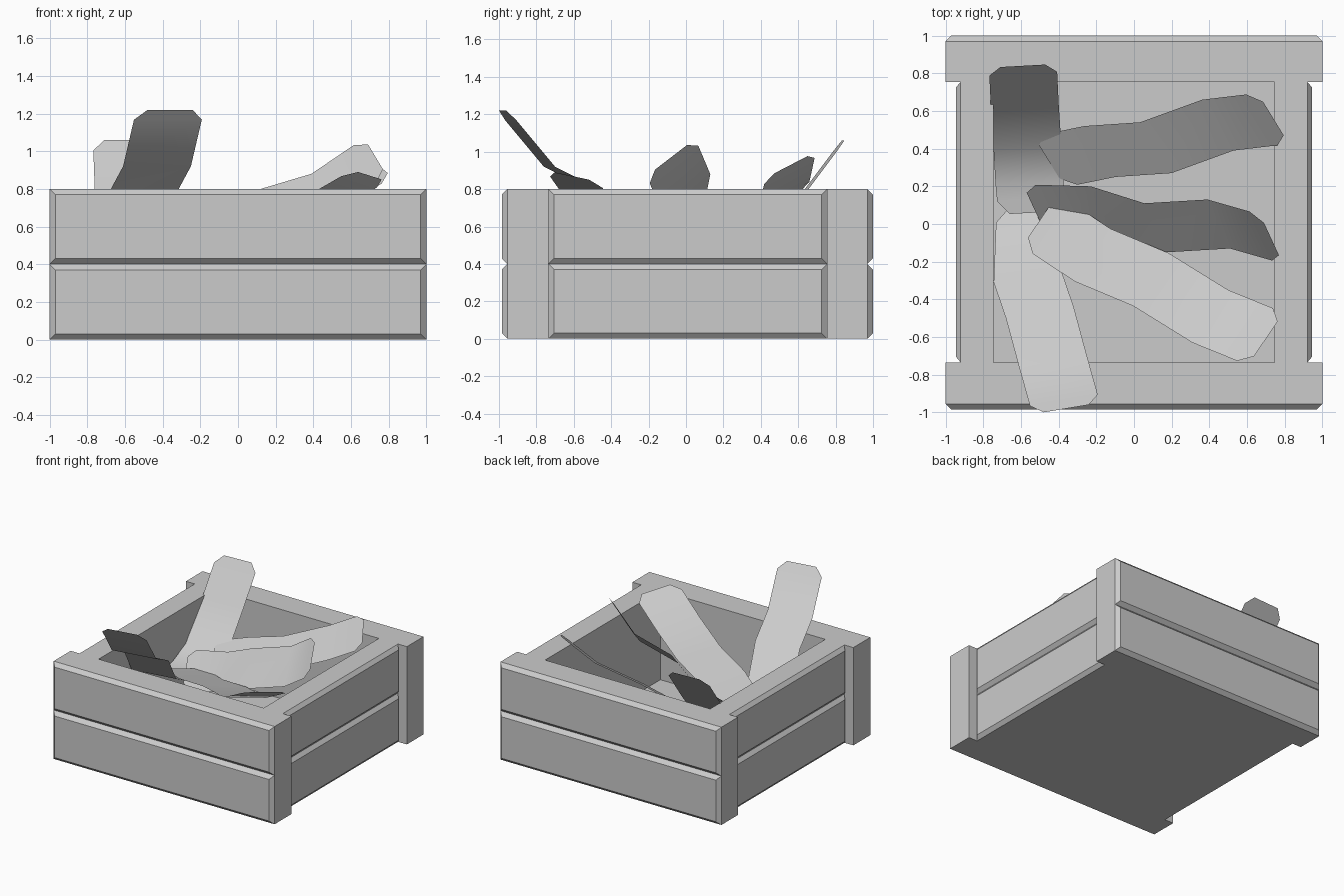
import bpy
from mathutils import Vector

cube = bpy.data.objects.get("Cube")
if cube:
    bpy.data.objects.remove(cube, do_unlink=True)

# Single flat colour
grey = bpy.data.materials.new("plain grey")
grey.use_nodes = True
COLOUR = (0.6, 0.6, 0.6, 1)
grey.diffuse_color = COLOUR
grey.node_tree.nodes["Principled BSDF"].inputs["Base Color"].default_value = COLOUR


def add_mesh(name, verts, faces, smooth=False):
    mesh = bpy.data.meshes.new(name)
    mesh.from_pydata(verts, [], faces)
    mesh.materials.append(grey)
    mesh.polygons.foreach_set("use_smooth", [smooth] * len(mesh.polygons))
    obj = bpy.data.objects.new(name, mesh)
    bpy.context.collection.objects.link(obj)
    return obj


def rings(loops):
    """Skin a stack of four-sided loops and cap both ends."""
    verts = [v for loop in loops for v in loop]
    last = len(verts) - 4
    faces = [(3, 2, 1, 0), tuple(range(last, last + 4))]
    for r in range(0, last, 4):
        for i in range(4):
            j = (i + 1) % 4
            faces.append((r + i, r + j, r + j + 4, r + i + 4))
    return verts, faces


BEVEL = 0.03
BOARD_HEIGHT = 0.4
FRONT, BACK, INSIDE = -0.735, 0.755, 0.747


def board(name, along, span, z0, inner, base, outer):
    """Board with a chamfered outer face; along is the axis it runs on."""
    def loop(depth, inset):
        a, b = span[0] + inset, span[1] - inset
        low, high = z0 + inset, z0 + BOARD_HEIGHT - inset
        corners = [(a, low), (b, low), (b, high), (a, high)]
        return [(u, depth, z) if along == "x" else (depth, u, z) for u, z in corners]
    obj = add_mesh(name, *rings([loop(inner, 0), loop(base, 0), loop(outer, BEVEL)]))
    if (along == "x") == (outer > inner):
        obj.data.flip_normals()


# Crate walls: two boards high on every side
for level, z in (("lower", 0), ("upper", BOARD_HEIGHT)):
    board(f"front_{level}_board", "x", (-1, 1), z, FRONT, -0.955, -0.985)
    board(f"back_{level}_board", "x", (-1, 1), z, BACK, 0.97, 1)
    for side, s in (("left", 1), ("right", -1)):
        board(f"{side}_{level}_board", "y", (FRONT, BACK), z,
              s * INSIDE, s * 0.92, s * 0.945)

# Crate floor
floor = [[(-INSIDE, FRONT, z), (INSIDE, FRONT, z), (INSIDE, BACK, z), (-INSIDE, BACK, z)]
         for z in (0, 0.07)]
add_mesh("crate_floor", *rings(floor))


def strip(name, side, path):
    """Thin bent sheet with clipped corners; side is its half width."""
    side = Vector(side)
    pts = [Vector(p) for p in path]
    clip = 0.07
    start = pts[0] + (pts[1] - pts[0]).normalized() * clip
    end = pts[-1] + (pts[-2] - pts[-1]).normalized() * clip
    rows = [pts[0], start, *pts[1:-1], end, pts[-1]]
    verts, faces = [], []
    for i, p in enumerate(rows):
        half = side * (0.66 if i in (0, len(rows) - 1) else 1)
        verts += [p - half, p + half]
    for k in range(0, len(verts) - 2, 2):
        faces.append((k, k + 1, k + 3, k + 2))
    obj = add_mesh(name, verts, faces, smooth=True)
    if obj.data.polygons[0].normal.z < 0:
        obj.data.flip_normals()


# Loose bent strips lying in the crate
strip("front_strip", (0.18, 0.03, 0),
      [(-0.55, 0.1, 0.36), (-0.565, -0.28, 0.55), (-0.5, -0.47, 0.79),
       (-0.43, -0.73, 0.92), (-0.36, -0.98, 1.22)])
strip("back_strip", (0.18, 0.01, 0),
      [(-0.54, 0.06, 0.41), (-0.555, 0.22, 0.43), (-0.565, 0.4, 0.5),
       (-0.58, 0.63, 0.78), (-0.59, 0.84, 1.06)])
strip("left_back_strip", (-0.083, 0.135, 0.07),
      [(-0.45, 0.33, 0.48), (-0.18, 0.385, 0.56), (0.115, 0.405, 0.64),
       (0.445, 0.525, 0.77), (0.74, 0.56, 0.93)])
strip("left_middle_strip", (-0.06, 0.13, 0.1),
      [(-0.53, 0.08, 0.46), (-0.17, 0.07, 0.54), (0.115, -0.02, 0.68),
       (0.45, 0, 0.78), (0.73, -0.08, 0.97)])
strip("left_front_strip", (0.095, 0.14, -0.03),
      [(-0.5, 0.02, 0.5), (-0.22, -0.165, 0.56), (0.09, -0.295, 0.63),
       (0.405, -0.49, 0.7), (0.7, -0.61, 0.87)])
